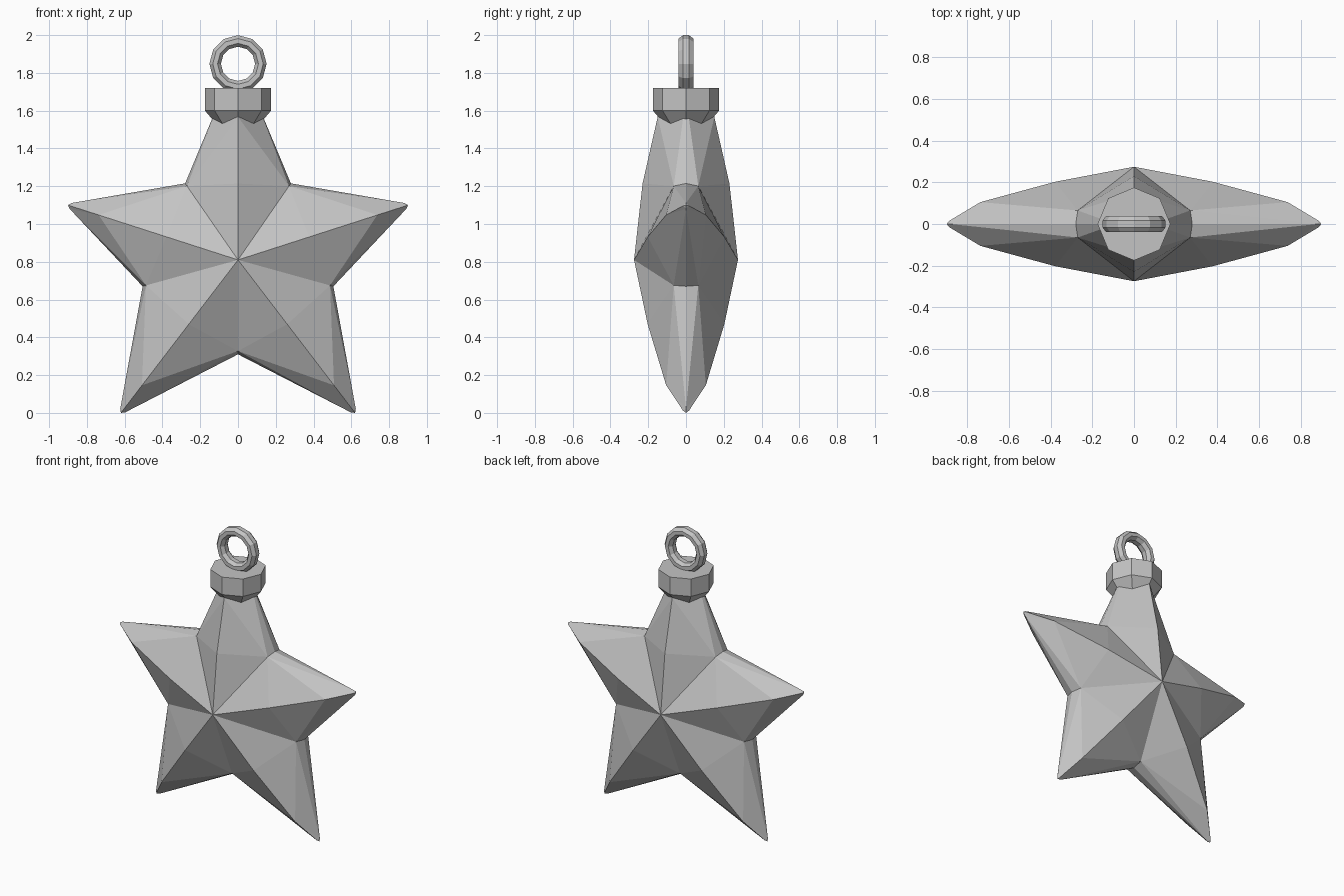
import bpy, bmesh
from math import pi
from mathutils import Vector, Matrix

cube = bpy.data.objects.get("Cube")
if cube:
    bpy.data.objects.remove(cube)

grey = bpy.data.materials.new("plain_grey")
grey.use_nodes = True
colour = (0.55, 0.55, 0.55, 1)
grey.diffuse_color = colour
grey.node_tree.nodes["Principled BSDF"].inputs["Base Color"].default_value = colour


def finish(bm, name):
    bmesh.ops.remove_doubles(bm, verts=bm.verts, dist=0.0005)
    bmesh.ops.recalc_face_normals(bm, faces=bm.faces)
    mesh = bpy.data.meshes.new(name)
    bm.to_mesh(mesh)
    bm.free()
    mesh.materials.append(grey)
    obj = bpy.data.objects.new(name, mesh)
    bpy.context.collection.objects.link(obj)
    return obj


# Star: five arms, each with a curved ridge and a narrow rim between the faces
CENTRE = Vector((0, 0, 0.81))
DEPTH = 0.275
tips = [(0, 1.67), (0.9, 1.1), (0.62, 0), (-0.62, 0), (-0.9, 1.1)]
valleys = [(0.28, 1.215), (0.505, 0.67), (0, 0.31), (-0.505, 0.67), (-0.28, 1.215)]
# Ridge stations: fraction of the arm length, half depth
arm_ridge = [(0.42, 0.203), (0.82, 0.105), (0.985, 0.016)]
top_ridge = [(0.47, 0.23), (0.88, 0.15), (1, 0.13)]

bm = bmesh.new()


def face(*points):
    bm.faces.new([bm.verts.new(p) for p in points])


for i, (x, z) in enumerate(tips):
    tip = Vector((x, 0, z))
    arm = tip - CENTRE
    across = Vector((arm.z, 0, -arm.x)).normalized()
    half_width = 0.09 if i == 0 else 0.016
    for side, (vx, vz) in ((1, valleys[i]), (-1, valleys[i - 1])):
        valley = Vector((vx, 0, vz))
        end = CENTRE + arm * (1 if i == 0 else 0.985) + across * side * half_width
        for facing in (-1, 1):
            out = Vector((0, facing, 0))
            hub = CENTRE + out * DEPTH
            r1, r2, r3 = [CENTRE + arm * t + out * d
                          for t, d in (top_ridge if i == 0 else arm_ridge)]
            shoulder = CENTRE + (valley - CENTRE) * 0.965 + out * 0.065
            face(hub, r1, shoulder)
            face(r1, r2, shoulder)
            face(shoulder, r2, end)
            face(r2, r3, end)
            face(r3, tip, end)
            face(shoulder, end, valley)
finish(bm, "star_body")

# Eight-sided cap with a tapered underside
bm = bmesh.new()
rings = []
for radius, z in ((0.09, 1.50), (0.175, 1.6), (0.175, 1.72)):
    ring = bmesh.ops.create_circle(bm, segments=8, radius=radius, cap_ends=False,
                                   matrix=Matrix.Translation((0, 0, z)))["verts"]
    rings.append(ring)
for low, high in zip(rings, rings[1:]):
    for k in range(8):
        bm.faces.new((low[k], low[k - 1], high[k - 1], high[k]))
bm.faces.new(rings[0])
bm.faces.new(rings[-1])
finish(bm, "top_cap")

# Hanging ring: an eight-sided section spun about the y axis
bm = bmesh.new()
section = bmesh.ops.create_circle(
    bm, segments=8, radius=1,
    matrix=Matrix.Translation((0.121, 0, 1.848))
    @ Matrix.Diagonal((0.033, 0.042, 1, 1)) @ Matrix.Rotation(pi / 8, 4, "Z"))["verts"]
bmesh.ops.spin(bm, geom=section + bm.edges[:], cent=(0, 0, 1.848), axis=(0, 1, 0),
               angle=2 * pi, steps=12)
finish(bm, "hanging_ring")
